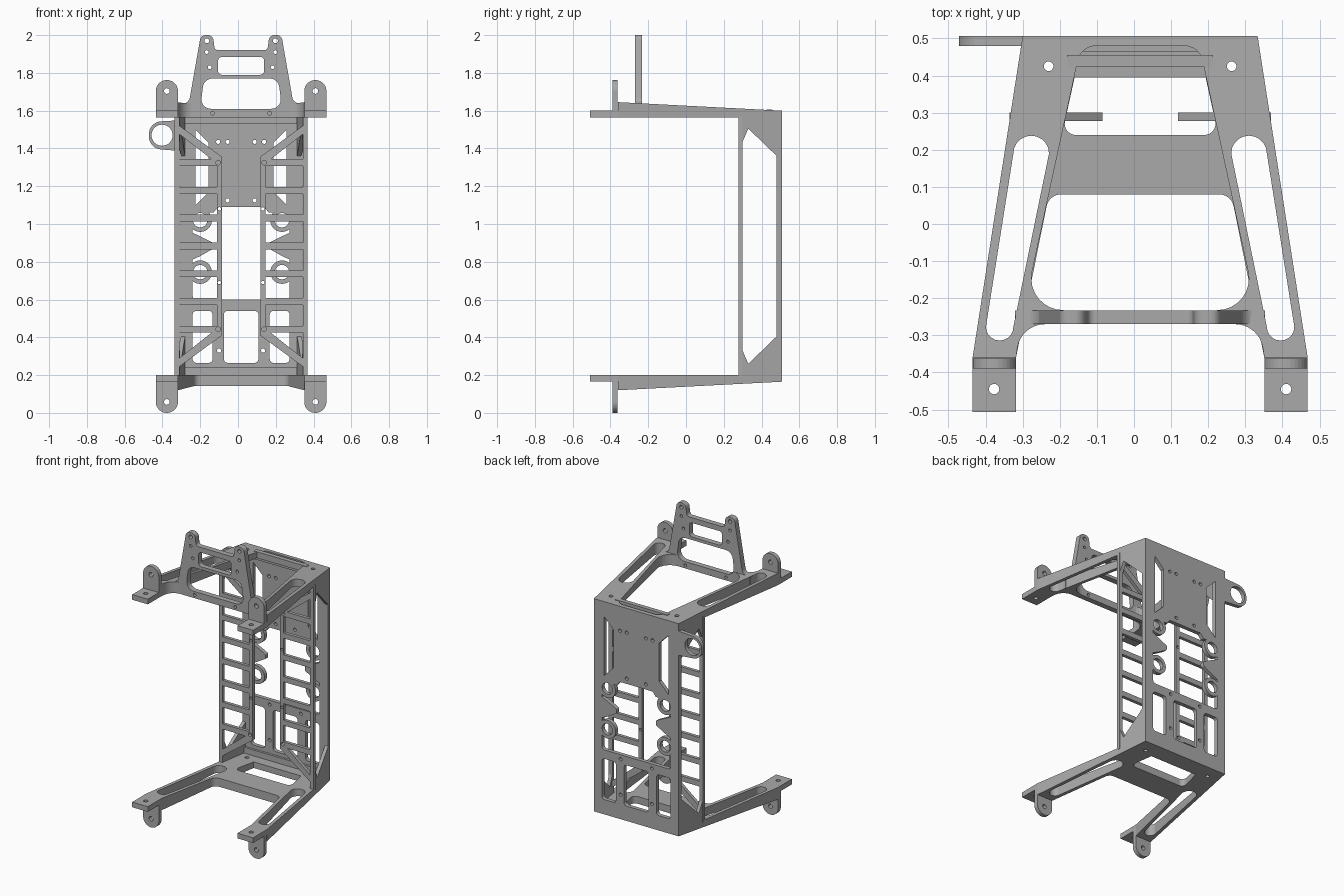
import bpy, bmesh, math
from mathutils import Vector

cube = bpy.data.objects.get("Cube")
if cube:
    bpy.data.objects.remove(cube)

metal = bpy.data.materials.new("plain_grey")
metal.use_nodes = True
GREY = (0.4, 0.4, 0.4, 1)
metal.diffuse_color = GREY
metal.node_tree.nodes["Principled BSDF"].inputs["Base Color"].default_value = GREY

MID = 0.0165          # mirror plane of the frame
BACK = 0.507


def flip(p):
    return (2 * MID - p[0],) + tuple(p[1:])


def mirrored(loop):
    return [flip(p) for p in reversed(loop)]


def sym(half):
    """Closed outline from its right half."""
    return half + mirrored(half)


def both(loops):
    return loops + [mirrored(l) for l in loops]


def circle(x, y, r, n=20):
    return [(x + r * math.cos(2 * math.pi * i / n), y + r * math.sin(2 * math.pi * i / n)) for i in range(n)]


def rect(x0, y0, x1, y1, r=0):
    return [(x0, y0, r), (x1, y0, r), (x1, y1, r), (x0, y1, r)]


def rounded(loop):
    """Fillet each corner that carries a radius as its third value."""
    out = []
    for i, p in enumerate(loop):
        c = Vector(p[:2])
        r = p[2] if len(p) > 2 else 0
        if not r:
            out.append(c)
            continue
        a = (Vector(loop[i - 1][:2]) - c).normalized()
        b = (Vector(loop[(i + 1) % len(loop)][:2]) - c).normalized()
        half = a.angle(b) / 2
        centre = c + (a + b).normalized() * (r / math.sin(half))
        v0 = c + a * (r / math.tan(half)) - centre
        v1 = c + b * (r / math.tan(half)) - centre
        turn = math.atan2(v0.x * v1.y - v0.y * v1.x, v0.dot(v1))
        for k in range(9):
            t = turn * k / 8
            out.append(centre + Vector((v0.x * math.cos(t) - v0.y * math.sin(t),
                                        v0.x * math.sin(t) + v0.y * math.cos(t))))
    return out


def plate(name, loops, place):
    """Outline plus holes, extruded; place(u, v, w) maps it to space, w in 0..1."""
    curve = bpy.data.curves.new(name, "CURVE")
    curve.dimensions = "2D"
    curve.fill_mode = "BOTH"
    curve.extrude = 0.5
    for loop in loops:
        pts = rounded(loop)
        s = curve.splines.new("POLY")
        s.points.add(len(pts) - 1)
        for sp, p in zip(s.points, pts):
            sp.co = (p.x, p.y, 0, 1)
        s.use_cyclic_u = True
    temp = bpy.data.objects.new(name + "_outline", curve)
    bpy.context.collection.objects.link(temp)
    dg = bpy.context.evaluated_depsgraph_get()
    mesh = bpy.data.meshes.new_from_object(temp.evaluated_get(dg))
    bpy.data.objects.remove(temp)
    bpy.data.curves.remove(curve)
    bm = bmesh.new()
    bm.from_mesh(mesh)
    for v in bm.verts:
        v.co = place(v.co.x, v.co.y, v.co.z + 0.5)
    bmesh.ops.remove_doubles(bm, verts=bm.verts, dist=1e-5)
    bmesh.ops.recalc_face_normals(bm, faces=bm.faces)
    for f in bm.faces:
        f.smooth = False
    bm.to_mesh(mesh)
    bm.free()
    mesh.name = name
    mesh.materials.clear()
    mesh.materials.append(metal)
    ob = bpy.data.objects.new(name, mesh)
    bpy.context.collection.objects.link(ob)
    return ob


def upright(y0, y1):
    return lambda u, v, w: (u, y0 + (y1 - y0) * w, v)


def flat(z0, z1):
    return lambda u, v, w: (u, v, z0 + (z1 - z0) * w)


def slope(y):
    """Arm thickening towards the front."""
    return 0.035 + (BACK - y) * 0.052


# Tapered slot through each arm
far, near, rf, rn = (-0.277, 0.19), (-0.362, -0.277), 0.048, 0.037
slot = [(far[0] + rf * math.cos(math.pi * i / 10), far[1] + rf * math.sin(math.pi * i / 10)) for i in range(11)]
slot += [(near[0] - rn * math.cos(math.pi * i / 10), near[1] - rn * math.sin(math.pi * i / 10)) for i in range(11)]
screw = circle(-0.23, 0.425, 0.013)

# Top deck: open frame of two wedge arms
arm = [(-0.30, BACK), (-0.435, -0.36), (-0.318, -0.36)]
top = sym(arm + [(-0.305, -0.27, 0.075), (-0.19, -0.27), (-0.19, -0.232),
                 (-0.297, -0.232, 0.085), (-0.143, 0.48, 0.05)])
# the open front needs the outline to run back through the inner edge
half = arm + [(-0.305, -0.27, 0.075), (-0.19, -0.27), (-0.19, -0.232),
              (-0.297, -0.232, 0.085), (-0.143, 0.48, 0.05)]
plate("top_deck", [sym(half)] + both([slot, screw]),
      lambda u, v, w: (u, v, 1.565 + w * slope(v)))
plate("top_cross_bar", [rect(-0.18, 0.425, 0.213, 0.455)], flat(1.565, 1.607))

# Bottom deck: arms joined by a cross plate
plate("bottom_deck",
      [sym(arm + [(-0.229, 0.08, 0.04)]),
       sym([(-0.16, 0.395), (-0.194, 0.24, 0.03)])] + both([slot, screw]),
      lambda u, v, w: (u, v, 0.2 - w * slope(v)))

# Mounting tabs and lugs on the arm ends
for side, fn in (("right", lambda l: l), ("left", mirrored)):
    tab = [fn(rect(-0.435, -BACK, -0.318, -0.36)), fn(circle(-0.377, -0.445, 0.014))]
    plate("top_tab_" + side, tab, flat(1.565, 1.6))
    plate("bottom_tab_" + side, tab, flat(0.165, 0.2))
    for level, base, tip in (("top", 1.57, 1.762), ("bottom", 0.195, 0.0)):
        hole_z = tip + (0.058 if tip < base else -0.058)
        lug = [(-0.435, base), (-0.318, base), (-0.318, tip, 0.058), (-0.435, tip, 0.058)]
        plate(level + "_lug_" + side, [fn(lug), fn(circle(-0.377, hole_z, 0.015))],
              upright(-0.39, -0.362))

# Tower bracket across the front of the top deck
tower = sym([(-0.32, 1.565), (-0.32, 1.635), (-0.26, 1.64, 0.04), (-0.197, 2.0, 0.03),
             (-0.133, 2.0, 0.03), (-0.123, 1.92, 0.02)])
tower_holes = [circle(-0.165, 1.97, 0.013), circle(-0.165, 1.91, 0.01),
               circle(-0.15, 1.83, 0.01), circle(-0.135, 1.586, 0.01)]
plate("tower_bracket",
      [tower, rect(-0.105, 1.79, 0.138, 1.885, 0.02),
       sym([(-0.2, 1.61, 0.05), (-0.18, 1.77, 0.05)])] + both(tower_holes),
      upright(-0.27, -0.233))

# Back plate with windows
panel_holes = [circle(x, z, 0.011) for x, z in
               ((-0.105, 1.435), (-0.055, 1.435), (-0.055, 1.125), (-0.1, 0.33), (-0.1, 0.57))]
upper_window = [(-0.225, 1.10), (-0.155, 1.17), (-0.155, 1.43), (-0.225, 1.50)]
plate("back_plate",
      [rect(-0.30, 0.165, 0.333, 1.6),
       sym([(-0.24, 0.60, 0.02), (-0.24, 1.06), (-0.13, 1.06), (-0.105, 1.09)]),
       rect(-0.075, 0.265, 0.108, 0.54, 0.02)]
      + both([upper_window, rect(-0.24, 0.265, -0.135, 0.54, 0.02)] + panel_holes),
      upright(0.48, BACK))
for level, z in (("bottom", 0.195), ("top", 1.53)):
    plate(level + "_back_rib", [rect(-0.28, z, 0.313, z + 0.045)], upright(0.465, 0.482))

# Cable ring on the right edge
plate("cable_ring",
      [[(-0.29, 1.385), (-0.472, 1.40, 0.069), (-0.472, 1.54, 0.069), (-0.29, 1.55)],
       circle(-0.402, 1.47, 0.056, 28)], upright(0.48, BACK))

# Side details: eyelets, spikes, slanted walls and ladders
opening = [(0.297, 1.43), (0.33, 1.505), (0.48, 1.36), (0.48, 0.405), (0.33, 0.26), (0.297, 0.335)]
rungs = [0.443 + 0.147 * i for i in range(7)]
HALF = 0.018
ladder = [[(-0.336, 0.19), (-0.31, 0.19), (-0.31, 0.245), (-0.085, 0.41), (-0.085, 1.356),
           (-0.31, 1.52), (-0.31, 1.575), (-0.336, 1.575)],
          [(-0.31, rungs[-1] + HALF), (-0.14, rungs[-1] + HALF), (-0.31, 1.475)],
          [(-0.31, rungs[0] - HALF), (-0.14, rungs[0] - HALF), (-0.31, 0.29)]]
ladder += [rect(-0.31, a + HALF, -0.112, b - HALF) for a, b in zip(rungs, rungs[1:])]
ladder += [circle(-0.105, z, 0.012) for z in (rungs[0], rungs[-1])]
ladder += [circle(-0.0985, z, 0.009) for z in (0.69, 1.08)]

for side, fn, sgn in (("right", lambda l: l, 1), ("left", mirrored, -1)):
    for level, z in (("lower", 0.745), ("upper", 1.02)):
        plate(level + "_eyelet_" + side, [fn(circle(-0.2, z, 0.062, 28)), fn(circle(-0.2, z, 0.038, 28))],
              upright(0.48, BACK))
    plate("spike_" + side, [fn([(-0.245, 0.81), (-0.2, 0.83, 0.03), (-0.13, 0.87, 0.012),
                                (-0.13, 0.9, 0.012), (-0.2, 0.935, 0.03), (-0.245, 0.955)])],
          upright(0.48, BACK))
    plate("ladder_" + side, [fn(l) for l in ladder], upright(0.278, 0.3))
    plate("side_wall_" + side, [rect(0.278, 0.18, BACK, 1.59), opening],
          lambda u, v, w, s=sgn: (MID + s * (-0.3165 - (BACK - u) * 0.1557 + 0.024 * w), u, v))
